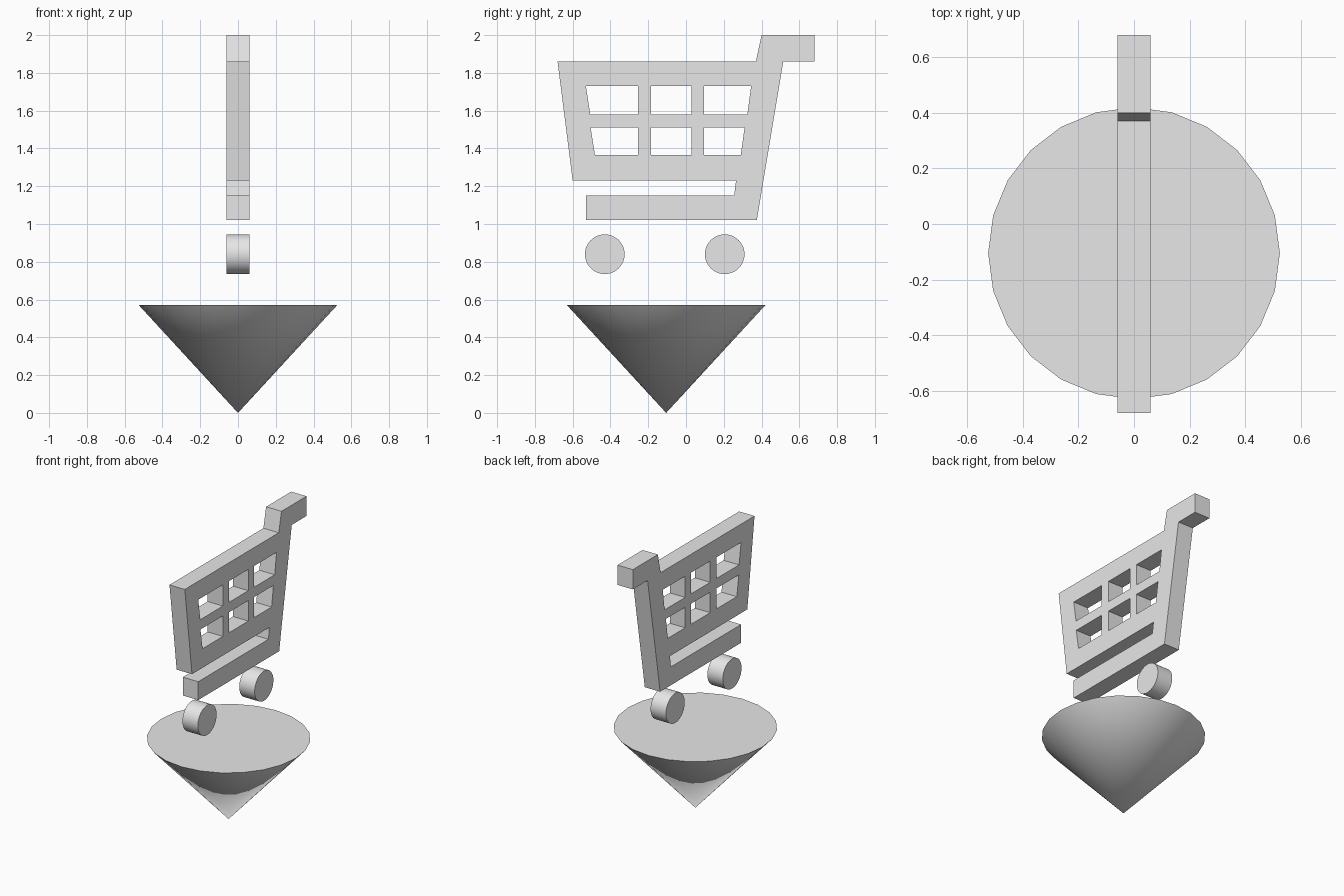
import bpy, bmesh
from math import radians, pi

old = bpy.data.objects.get("Cube")
if old:
    bpy.data.objects.remove(old, do_unlink=True)

HALF = 0.06  # half thickness of the cart sign

grey = bpy.data.materials.new("plain_grey")
grey.use_nodes = True
grey.diffuse_color = (0.8, 0.8, 0.8, 1)
grey.node_tree.nodes["Principled BSDF"].inputs["Base Color"].default_value = (0.8, 0.8, 0.8, 1)


def finish(obj, name):
    obj.name = obj.data.name = name
    obj.data.materials.clear()
    obj.data.materials.append(grey)


def smooth(obj):
    bpy.ops.object.select_all(action='DESELECT')
    obj.select_set(True)
    bpy.context.view_layer.objects.active = obj
    bpy.ops.object.shade_smooth_by_angle(angle=radians(40))


def extruded_plate(name, loops):
    """Fill the outline minus its holes in the y-z plane and thicken it along x."""
    curve = bpy.data.curves.new(name + "_outline", 'CURVE')
    curve.dimensions = '2D'
    curve.fill_mode = 'BOTH'
    curve.extrude = HALF
    for loop in loops:
        spline = curve.splines.new('POLY')
        spline.points.add(len(loop) - 1)
        for point, (y, z) in zip(spline.points, loop):
            point.co = (y, z, 0, 1)
        spline.use_cyclic_u = True
    helper = bpy.data.objects.new(name + "_outline", curve)
    bpy.context.collection.objects.link(helper)
    mesh = bpy.data.meshes.new_from_object(
        helper.evaluated_get(bpy.context.evaluated_depsgraph_get()))
    bpy.data.objects.remove(helper, do_unlink=True)
    bpy.data.curves.remove(curve)
    # Weld the caps to the rim and merge coplanar triangles
    bm = bmesh.new()
    bm.from_mesh(mesh)
    bmesh.ops.remove_doubles(bm, verts=bm.verts, dist=0.0005)
    bmesh.ops.recalc_face_normals(bm, faces=bm.faces)
    for face in bm.faces:
        face.smooth = False
    bm.to_mesh(mesh)
    bm.free()
    obj = bpy.data.objects.new(name, mesh)
    obj.rotation_euler = (pi / 2, 0, pi / 2)
    bpy.context.collection.objects.link(obj)
    finish(obj, name)


# Cart body: basket, handle and lower rail in one outline
outline = [(-0.68, 1.86), (0.37, 1.86), (0.40, 2.0), (0.68, 2.0), (0.68, 1.86),
           (0.515, 1.86), (0.375, 1.02), (-0.53, 1.02), (-0.53, 1.15),
           (0.255, 1.15), (0.265, 1.23), (-0.60, 1.23)]

# Basket openings: two rows of three, outer sides slanted
holes = []
for top, bottom, left, right in ((1.73, 1.58, -0.53, 0.345), (1.51, 1.365, -0.505, 0.31)):
    for a_top, a_low, b_top, b_low in ((left, left + 0.023, -0.255, -0.255),
                                       (-0.185, -0.185, 0.03, 0.03),
                                       (0.095, 0.095, right, right - 0.02)):
        holes.append([(a_top, top), (b_top, top), (b_low, bottom), (a_low, bottom)])
extruded_plate("cart_body", [outline] + holes)

# Wheels
for name, y in (("front_wheel", -0.43), ("rear_wheel", 0.205)):
    bpy.ops.mesh.primitive_cylinder_add(vertices=48, radius=0.105, depth=2 * HALF,
                                        location=(0, y, 0.84), rotation=(0, pi / 2, 0))
    wheel = bpy.context.object
    finish(wheel, name)
    smooth(wheel)

# Downward pointing cone
HEIGHT = 0.57
bpy.ops.mesh.primitive_cone_add(vertices=24, radius1=0, radius2=0.525, depth=HEIGHT,
                                location=(0, -0.105, HEIGHT / 2), rotation=(0, 0, pi / 2))
cone = bpy.context.object
finish(cone, "pointer_cone")
smooth(cone)
